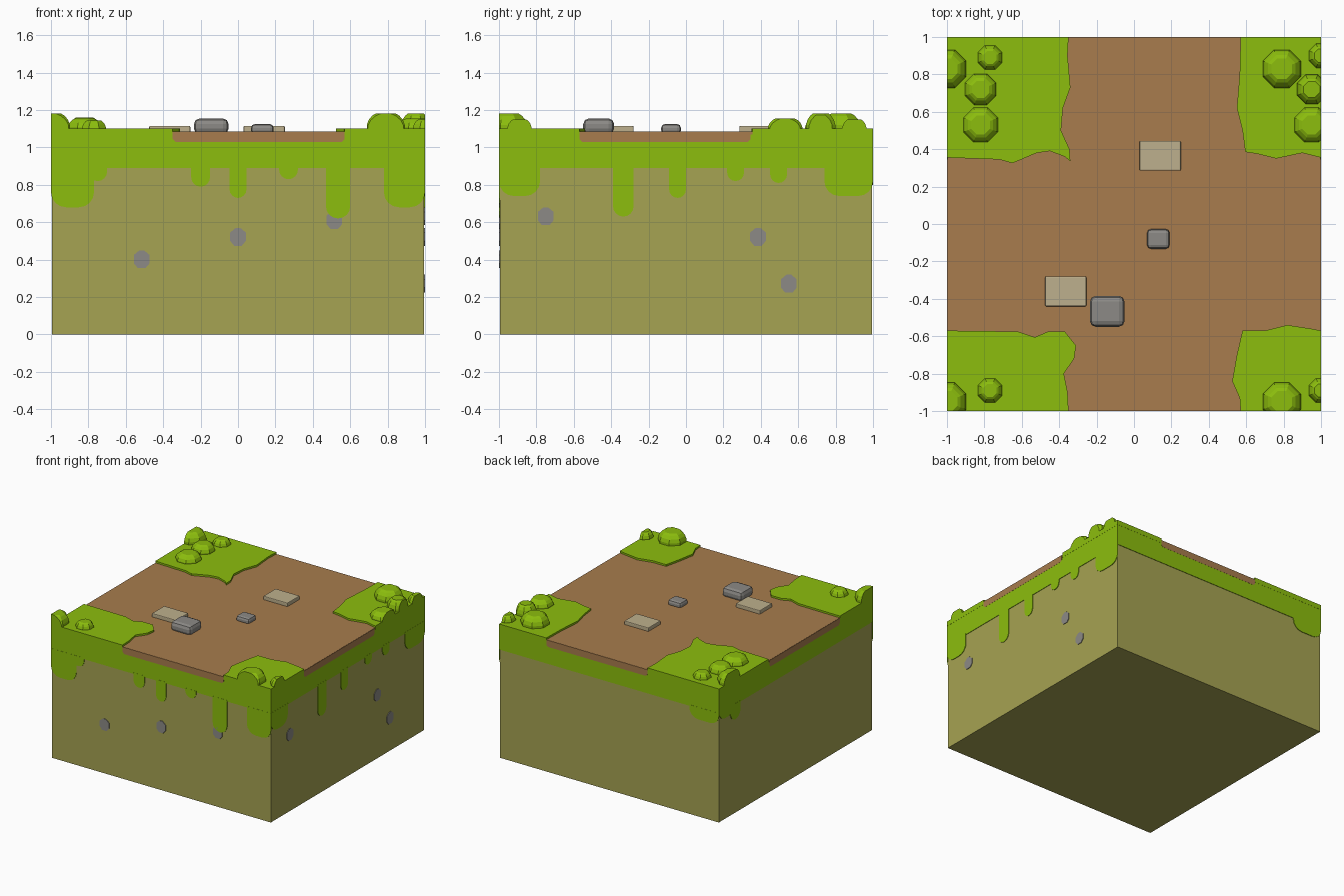
import bpy, bmesh, math
from mathutils import Vector

cube = bpy.data.objects.get("Cube")
if cube:
    bpy.data.objects.remove(cube, do_unlink=True)


def material(name, red, green, blue):
    mat = bpy.data.materials.new(name)
    mat.use_nodes = True
    color = (red, green, blue, 1)
    mat.diffuse_color = color
    shader = mat.node_tree.nodes["Principled BSDF"]
    shader.inputs["Base Color"].default_value = color
    shader.inputs["Roughness"].default_value = 1
    return mat


GRASS = material("grass green", .262, .515, .004)
SOIL = material("olive soil", .381, .366, .084)
PATH = material("path brown", .392, .202, .074)
STONE = material("stone grey", .262, .254, .238)
SLAB = material("slab tan", .515, .434, .266)


def finish(name, bm, mat):
    bmesh.ops.recalc_face_normals(bm, faces=bm.faces)
    mesh = bpy.data.meshes.new(name)
    bm.to_mesh(mesh)
    bm.free()
    mesh.materials.append(mat)
    obj = bpy.data.objects.new(name, mesh)
    bpy.context.collection.objects.link(obj)
    return obj


def prism(name, outline, offset, mat):
    """Extrude a flat outline of 3D points by an offset vector."""
    bm = bmesh.new()
    face = bm.faces.new([bm.verts.new(p) for p in outline])
    grown = bmesh.ops.extrude_face_region(bm, geom=[face], use_keep_orig=True)
    moved = [v for v in grown["geom"] if isinstance(v, bmesh.types.BMVert)]
    bmesh.ops.translate(bm, verts=moved, vec=Vector(offset))
    return finish(name, bm, mat)


def box(name, x, y, width, depth, bottom, top, mat, bevel=0):
    w, d = width / 2, depth / 2
    corners = [(x - w, y - d), (x + w, y - d), (x + w, y + d), (x - w, y + d)]
    obj = prism(name, [(a, b, bottom) for a, b in corners], (0, 0, top - bottom), mat)
    if bevel:
        mod = obj.modifiers.new("chamfer", 'BEVEL')
        mod.width = bevel
        mod.segments = 2
    return obj


# How each side wall maps (along, height) to space, and its inward direction
WALLS = {
    "front": (lambda u, z: (u, -1, z), Vector((0, 1, 0))),
    "back": (lambda u, z: (u, 1, z), Vector((0, -1, 0))),
    "right": (lambda u, z: (1, u, z), Vector((-1, 0, 0))),
    "left": (lambda u, z: (-1, u, z), Vector((1, 0, 0))),
}
PLATE = .006


def wall_plate(name, wall, outline, mat, depth=PLATE):
    place, inward = WALLS[wall]
    return prism(name, [place(u, z) for u, z in outline], inward * depth, mat)


def drip(wall, start, end, bottom):
    """Grass tongue with a rounded lower end."""
    radius = min((end - start) / 2, .08)
    outline = [(start, .9), (end, .9)]
    for center, first in ((end - radius, 0), (start + radius, 90)):
        for step in range(5):
            a = math.radians(first + step * 22.5)
            point = (center + radius * math.cos(a), bottom + radius - radius * math.sin(a))
            if (Vector(point) - Vector(outline[-1])).length > .001:
                outline.append(point)
    wall_plate(wall + "_grass_drip", wall, outline, GRASS)


# Earth block and grass band
box("soil_block", 0, 0, 1.99, 1.99, 0, 1, SOIL)
box("grass_band", 0, 0, 1.998, 1.998, .89, 1.07, GRASS)

# Hanging grass on the walls
DRIPS = {
    "front": [(-1, -.77, .68), (-.8, -.7, .82), (-.25, -.15, .79), (-.045, .045, .73),
              (.22, .32, .83), (.47, .6, .62), (.78, 1, .68)],
    "right": [(-1, -.78, .74), (-.39, -.28, .63), (-.09, 0, .73),
              (.22, .31, .82), (.45, .54, .81), (.74, 1, .74)],
    "back": [(-1, -.73, .8)],
    "left": [(.72, .85, .77), (.8, 1, .83)],
}
for wall, tongues in DRIPS.items():
    for start, end, bottom in tongues:
        drip(wall, start, end, bottom)

# Pebbles set in the walls
for wall, u, z in (("front", -.515, .4), ("front", 0, .52), ("front", .515, .61),
                   ("right", -.75, .63), ("right", .385, .52), ("right", .55, .27)):
    shape = [(-.042, -.02), (-.02, -.046), (.02, -.046), (.042, -.02),
             (.042, .025), (.012, .05), (-.012, .05), (-.042, .025)]
    wall_plate(wall + "_pebble", wall, [(u + a, z + b) for a, b in shape], STONE, PLATE + .002)

# Crossing dirt paths, with a rounded lip on every wall
box("path_bed", 0, 0, 1.996, 1.996, 1.06, 1.085, PATH)
for wall, low, high in (("front", -.35, .57), ("right", -.57, .345)):
    lip = [(low, 1.084), (low, 1.045), (low + .015, 1.03),
           (high - .015, 1.03), (high, 1.045), (high, 1.084)]
    wall_plate(wall + "_path_strip", wall, lip, PATH, 2)

# Ragged grass patches on the four corners
PATCHES = {
    "back_left": [(-1, 1), (-.35, 1), (-.355, .9), (-.34, .73), (-.38, .62), (-.39, .5),
                  (-.345, .4), (-.34, .335), (-.37, .36), (-.45, .39), (-.52, .38),
                  (-.65, .325), (-.72, .345), (-1, .355)],
    "back_right": [(1, 1), (.57, 1), (.565, .8), (.55, .62), (.58, .5), (.595, .385),
                   (.66, .375), (.76, .35), (.9, .38), (1, .355)],
    "front_left": [(-1, -1), (-1, -.57), (-.62, -.575), (-.53, -.605), (-.46, -.575),
                   (-.37, -.575), (-.31, -.65), (-.32, -.72), (-.375, -.8),
                   (-.355, -.9), (-.35, -1)],
    "front_right": [(1, -1), (.57, -1), (.565, -.93), (.525, -.84), (.55, -.7),
                    (.58, -.57), (.7, -.57), (.82, -.54), (.95, -.56), (1, -.57)],
}
for corner, outline in PATCHES.items():
    prism(corner + "_grass_patch", [(x, y, 1.06) for x, y in outline], (0, 0, .04), GRASS)


def bush(x, y, radius, top):
    """Eight-sided tiered mound, trimmed flush with the tile walls."""
    bm = bmesh.new()
    base, rings = 1.07, []
    for scale, rise in ((1, 0), (1, .45), (.9, .7), (.72, .9), (.55, 1)):
        ring = []
        for side in range(8):
            a = math.radians(22.5 + side * 45)
            ring.append(bm.verts.new((x + radius * scale * math.cos(a),
                                      y + radius * scale * math.sin(a),
                                      base + (top - base) * rise)))
        rings.append(ring)
    for lower, upper in zip(rings, rings[1:]):
        for i in range(8):
            j = (i + 1) % 8
            bm.faces.new((lower[i], lower[j], upper[j], upper[i]))
    bm.faces.new(rings[0][::-1])
    bm.faces.new(rings[-1])
    for place, inward in WALLS.values():
        geom = bm.verts[:] + bm.edges[:] + bm.faces[:]
        bmesh.ops.bisect_plane(bm, geom=geom, plane_co=-inward, plane_no=-inward,
                               clear_outer=True)
        bmesh.ops.holes_fill(bm, edges=[e for e in bm.edges if e.is_boundary])
    finish("grass_bush", bm, GRASS)


# Bushes
for spec in ((-1, .83, .11, 1.18), (-.77, .89, .07, 1.145), (-.82, .72, .09, 1.16),
             (-.82, .53, .1, 1.155), (.79, .83, .11, 1.18), (.95, .72, .085, 1.18),
             (.95, .53, .1, 1.155), (1, .9, .07, 1.15), (-1, -.95, .11, 1.18),
             (-.77, -.89, .07, 1.145), (.79, -.95, .11, 1.18), (1, -.89, .07, 1.15)):
    bush(*spec)

# Loose stones and flat slabs on the path
box("large_rock", -.143, -.467, .185, .165, 1.07, 1.155, STONE, .03)
box("small_rock", .13, -.08, .12, .105, 1.07, 1.125, STONE, .02)
box("front_slab", -.365, -.36, .22, .16, 1.08, 1.115, SLAB, .006)
box("back_slab", .14, .365, .22, .16, 1.08, 1.115, SLAB, .006)
